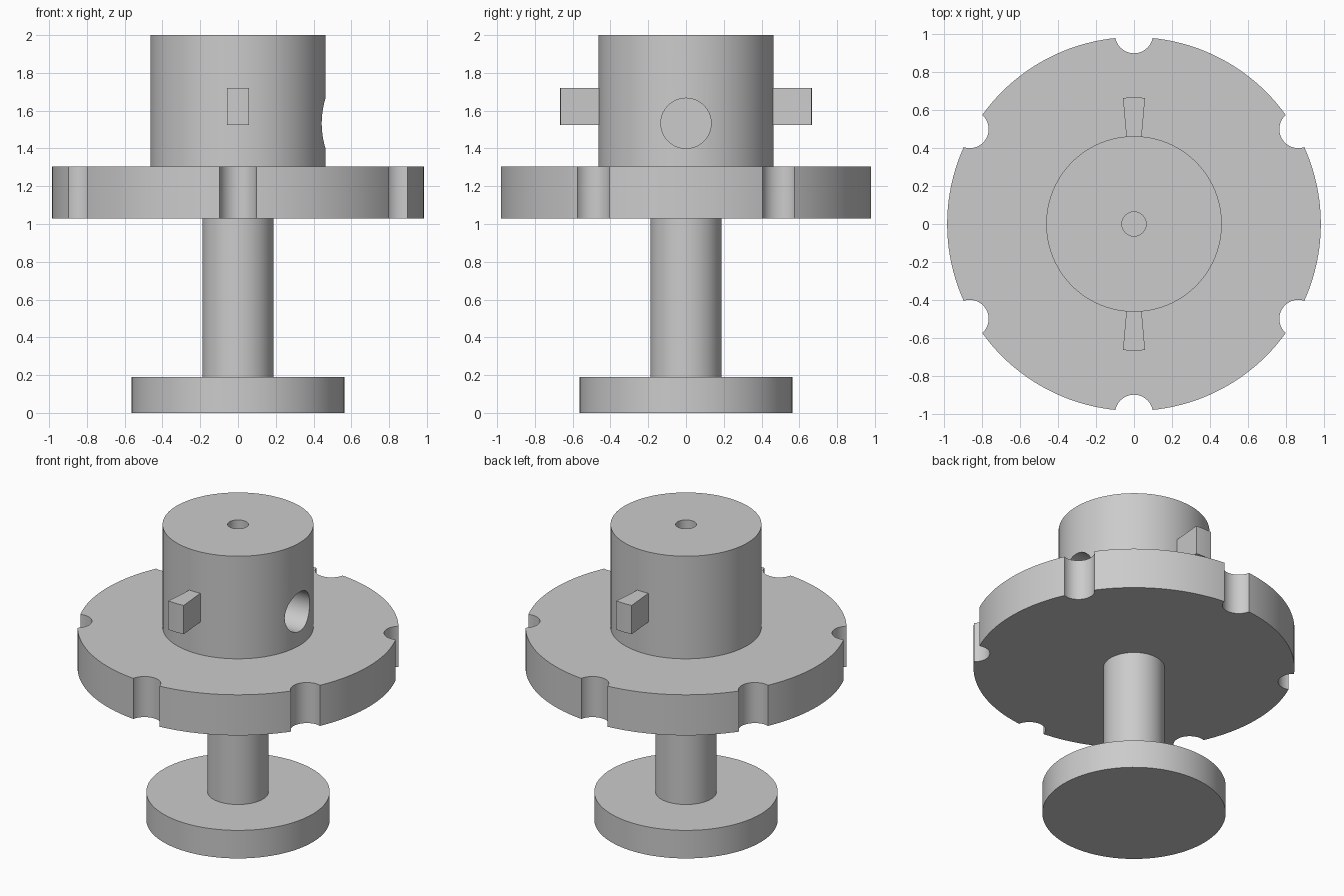
import bpy
import bmesh
from math import cos, sin, pi, radians
from mathutils import Vector

cube = bpy.data.objects.get("Cube")
if cube:
    bpy.data.objects.remove(cube, do_unlink=True)

GREY = (0.6, 0.6, 0.6, 1)
grey = bpy.data.materials.new("plain grey")
grey.use_nodes = True
grey.diffuse_color = GREY
grey.node_tree.nodes["Principled BSDF"].inputs["Base Color"].default_value = GREY


def extrude(name, outline, z0, z1):
    """Upright prism from a flat outline of (x, y) points."""
    bm = bmesh.new()
    face = bm.faces.new([bm.verts.new((x, y, z0)) for x, y in outline])
    new = bmesh.ops.extrude_face_region(bm, geom=[face])["geom"]
    verts = [g for g in new if isinstance(g, bmesh.types.BMVert)]
    bmesh.ops.translate(bm, verts=verts, vec=Vector((0, 0, z1 - z0)))
    bmesh.ops.recalc_face_normals(bm, faces=bm.faces)
    mesh = bpy.data.meshes.new(name)
    bm.to_mesh(mesh)
    bm.free()
    mesh.materials.append(grey)
    obj = bpy.data.objects.new(name, mesh)
    bpy.context.collection.objects.link(obj)
    return obj


def circle(r, cx=0, cy=0, n=96):
    return [(cx + r * cos(2 * pi * i / n), cy + r * sin(2 * pi * i / n)) for i in range(n)]


def cut(obj, cutter):
    bpy.context.view_layer.update()
    mod = obj.modifiers.new("cut", "BOOLEAN")
    mod.operation = "DIFFERENCE"
    mod.solver = "EXACT"
    mod.object = cutter
    bpy.context.view_layer.objects.active = obj
    bpy.ops.object.modifier_apply(modifier=mod.name)
    bpy.data.objects.remove(cutter, do_unlink=True)


# Foot and shaft
parts = [extrude("foot", circle(0.563), 0, 0.19),
         extrude("shaft", circle(0.188), 0.19, 1.03)]

# Wide disc with six rounded notches in its rim
disc = extrude("notched_disc", circle(0.985, n=144), 1.03, 1.305)
for k in range(6):
    a = radians(30 + 60 * k)
    cut(disc, extrude("notch_cutter", circle(0.1, cos(a), sin(a), 48), 0.9, 1.5))
parts.append(disc)

# Hub with a small bore on top and a round socket in its left side
hub = extrude("hub", circle(0.463), 1.305, 2)
cut(hub, extrude("bore_cutter", circle(0.064, n=48), 1.7, 2.2))
socket = extrude("socket_cutter", circle(0.133, n=64), 0.1, 0.7)
socket.rotation_euler = (0, pi / 2, 0)
socket.location = (0, 0, 1.533)
cut(hub, socket)
parts.append(hub)

# Wedge-shaped lugs at front and back
for name, mid in (("front_lug", -90), ("back_lug", 90)):
    angles = [radians(mid + d) for d in (-5, -2.5, 0, 2.5, 5)]
    outline = [(0.667 * cos(a), 0.667 * sin(a)) for a in angles]
    outline += [(0.44 * cos(a), 0.44 * sin(a)) for a in reversed(angles)]
    parts.append(extrude(name, outline, 1.525, 1.72))

# Smooth shading with sharp edges kept
bpy.ops.object.select_all(action="DESELECT")
for part in parts:
    part.select_set(True)
bpy.context.view_layer.objects.active = parts[0]
bpy.ops.object.shade_smooth_by_angle(angle=radians(30))
